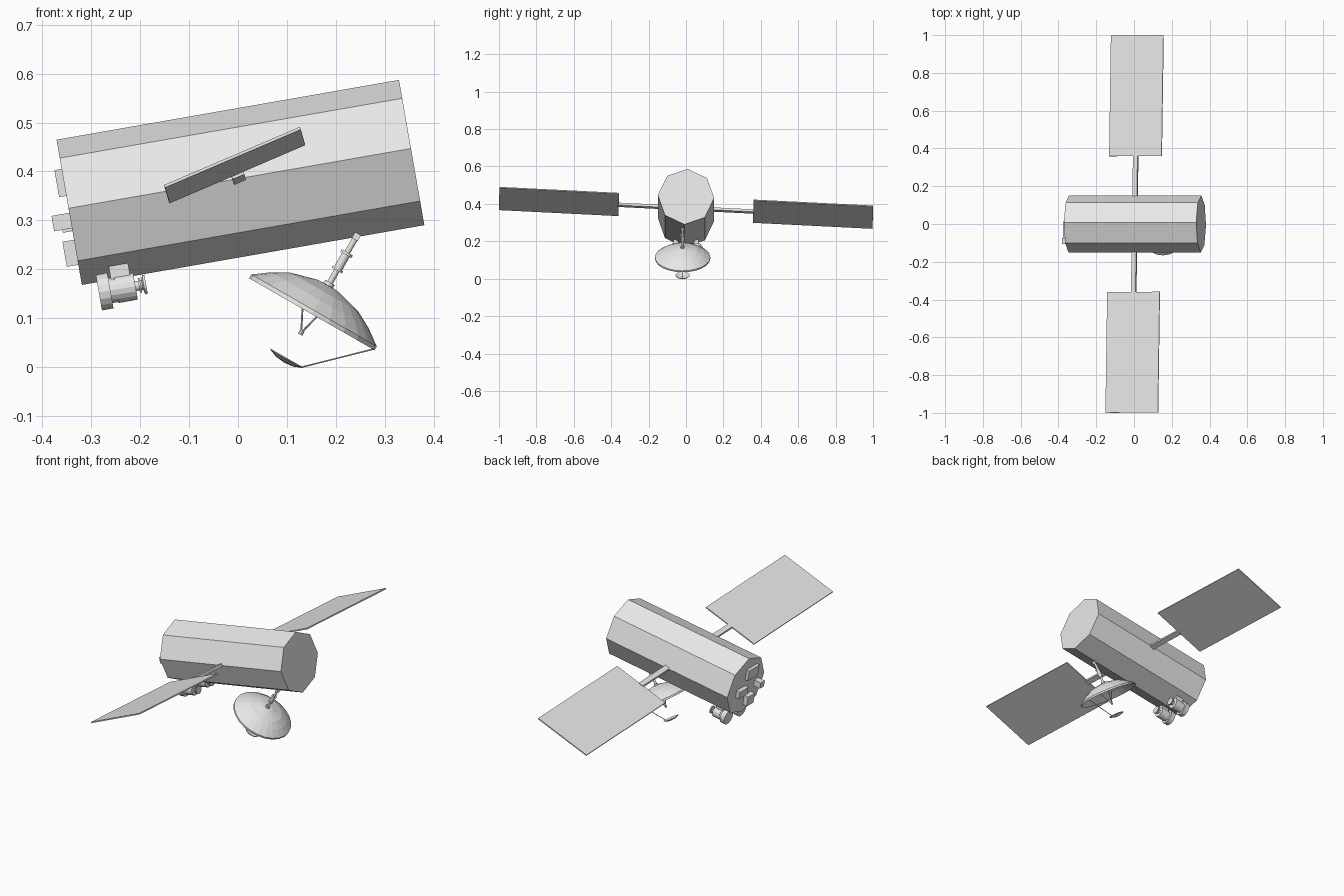
import bpy, bmesh, math
from mathutils import Matrix, Vector

if "Cube" in bpy.data.objects:
    bpy.data.objects.remove(bpy.data.objects["Cube"])

grey = bpy.data.materials.new("light_grey")
grey.diffuse_color = (0.8, 0.8, 0.8, 1)
grey.use_nodes = True
grey.node_tree.nodes["Principled BSDF"].inputs["Base Color"].default_value = grey.diffuse_color


def finish(name, bm, mat):
    bmesh.ops.remove_doubles(bm, verts=bm.verts, dist=1e-5)
    bmesh.ops.recalc_face_normals(bm, faces=bm.faces)
    bm.transform(mat)
    me = bpy.data.meshes.new(name)
    bm.to_mesh(me)
    bm.free()
    me.materials.append(grey)
    ob = bpy.data.objects.new(name, me)
    bpy.context.collection.objects.link(ob)
    return ob


def revolve(name, profile, mat, n, phase=0.0):
    """Turn (height, radius) points about local z; zero radius closes the ends."""
    bm = bmesh.new()
    rings = []
    for h, r in profile:
        if r == 0:
            rings.append([bm.verts.new((0, 0, h))])
        else:
            rings.append([bm.verts.new((r * math.cos(phase + 2 * math.pi * k / n),
                                        r * math.sin(phase + 2 * math.pi * k / n), h))
                          for k in range(n)])
    for a, b in zip(rings, rings[1:]):
        for k in range(n):
            j = (k + 1) % n
            quad = [a[k % len(a)], a[j % len(a)], b[j % len(b)], b[k % len(b)]]
            bm.faces.new(list(dict.fromkeys(quad)))
    # merge the fans of flat end caps
    bmesh.ops.dissolve_limit(bm, angle_limit=0.001, verts=bm.verts, edges=bm.edges)
    return finish(name, bm, mat)


def box(name, centre, size, mat):
    bm = bmesh.new()
    bmesh.ops.create_cube(bm, size=1)
    bm.transform(Matrix.Translation(centre) @ Matrix.Diagonal((*size, 1)))
    return finish(name, bm, mat)


def rod(name, p, q, r, mat=Matrix(), n=8):
    p, q = Vector(p), Vector(q)
    m = Matrix.Translation(p) @ (q - p).to_track_quat('Z', 'Y').to_matrix().to_4x4()
    length = (q - p).length
    return revolve(name, [(0, 0), (0, r), (length, r), (length, 0)], mat @ m, n)


def frame(x, y, z, origin):
    m = Matrix((x, y, z)).transposed().to_4x4()
    return Matrix.Translation(origin) @ m


# Body: tilted octagonal drum; frame is (up, front, along the axis)
t = math.radians(9.9)
axis = Vector((math.cos(t), 0, math.sin(t)))
up = Vector((-math.sin(t), 0, math.cos(t)))
hull = frame(up, Vector((0, -1, 0)), axis, (0.005, 0, 0.3775))
HALF = 0.3555
revolve("body", [(-HALF, 0), (-HALF, 0.151), (HALF, 0.151), (HALF, 0)],
        hull, 8, math.radians(-3.2))

# Equipment boxes on the rear end: up, front, width up, width across, depth
for name, u, f, wu, wf, d in (("upper_box", 0.062, 0.03, 0.056, 0.085, 0.015),
                              ("side_box", -0.02, -0.04, 0.038, 0.07, 0.02),
                              ("lower_box", -0.083, 0.03, 0.052, 0.055, 0.024),
                              ("sensor_box", -0.017, 0.09, 0.032, 0.034, 0.037)):
    box(name, (u, f, -HALF - d / 2 + 0.005), (wu, wf, d + 0.01), hull)

# Pair of thrusters below the rear
for side, f in (("front", 0.055), ("back", -0.055)):
    prof = [(-0.324, 0), (-0.324, 0.037), (-0.3, 0.037), (-0.3, 0.026), (-0.288, 0.026),
            (-0.288, 0.028), (-0.248, 0.028), (-0.248, 0.01), (-0.241, 0.01),
            (-0.241, 0.015), (-0.237, 0.015), (-0.237, 0.01), (-0.234, 0.01),
            (-0.231, 0.02), (-0.226, 0.02), (-0.226, 0)]
    revolve(side + "_thruster", prof, hull @ Matrix.Translation((-0.172, f, 0)), 16)
    box(side + "_thruster_mount", (-0.138, f, -0.275), (0.03, 0.025, 0.04), hull)

# Solar wings: frame is (chord, span, thickness)
span = Vector((0.0145, 1, -0.05)).normalized()
a = math.radians(23.2)
chord = Vector((math.cos(a), 0, math.sin(a)))
chord = (chord - span * chord.dot(span)).normalized()
wing = frame(chord, span, chord.cross(span), (0.003, 0, 0.379))
for side, s in (("front", -1), ("back", 1)):
    box(side + "_solar_panel", (0, s * 0.68, 0), (0.302, 0.64, 0.006), wing)
    box(side + "_panel_arm", (0, s * 0.23, -0.002), (0.026, 0.27, 0.014), wing)

# Dish: frame z points from the bowl back to the hull
dz = Vector((0.497, 0, 0.867)).normalized()
dx = Vector((dz.z, 0, -dz.x))
dish = frame(dx, dz.cross(dx), dz, (0.151, -0.018, 0.108))
revolve("dish", [(0.068, 0), (0.067, 0.025), (0.052, 0.08), (0.033, 0.115), (0.009, 0.148),
                 (0, 0.148), (0.001, 0.143), (0.027, 0.112), (0.046, 0.078),
                 (0.06, 0.025), (0.061, 0)], dish, 24)
revolve("dish_mast", [(0.06, 0), (0.06, 0.011), (0.075, 0.011), (0.075, 0.006), (0.103, 0.006),
                      (0.103, 0.012), (0.108, 0.012), (0.108, 0.009), (0.14, 0.009),
                      (0.14, 0.013), (0.146, 0.013), (0.146, 0.006), (0.184, 0.006),
                      (0.184, 0)], dish, 12)
box("mast_bracket", (0, 0, 0.183), (0.014, 0.022, 0.014), dish)

# Feed tripod inside the bowl
for k in range(3):
    g = math.radians(60 + 120 * k)
    rod("feed_strut", (0.05 * math.cos(g), 0.05 * math.sin(g), 0.056), (0, 0, -0.044),
        0.0022, dish, 6)
revolve("feed_tip", [(-0.048, 0), (-0.048, 0.005), (-0.038, 0.005), (-0.038, 0)], dish, 8)

# Small reflector held by one thin rod from the rim
revolve("small_reflector", [(-0.114, 0), (-0.112, 0.02), (-0.105, 0.038), (-0.103, 0.038),
                            (-0.109, 0.02), (-0.111, 0)], dish, 16)
rod("reflector_rod", (0.036, 0, -0.104), (0.146, 0, 0.002), 0.0018, dish, 6)
